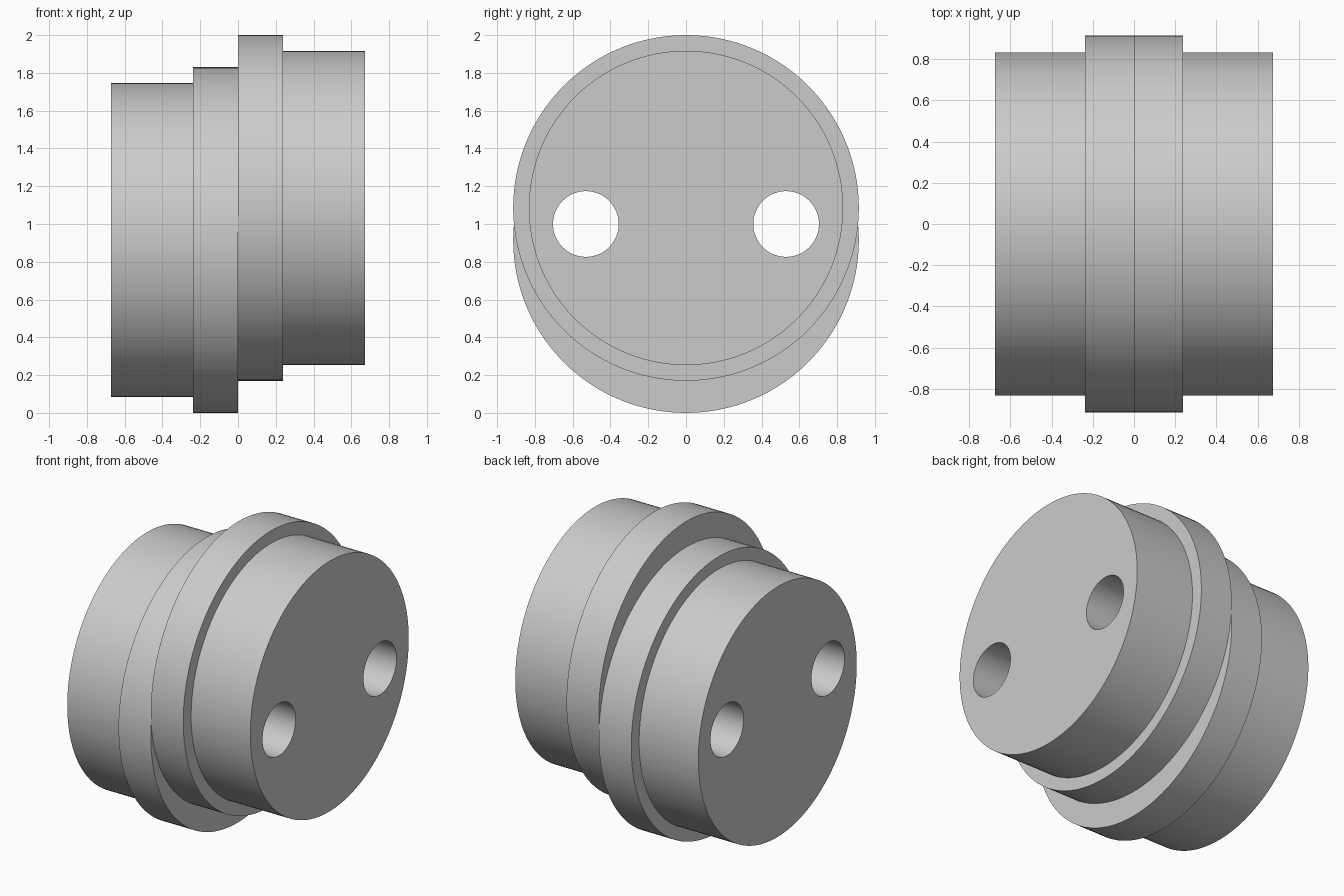
import bpy
import math

cube = bpy.data.objects.get("Cube")
if cube:
    bpy.data.objects.remove(cube, do_unlink=True)

SEGMENTS = 128
FLANGE_R, BOSS_R = 0.915, 0.832
FLANGE_X, END_X = 0.238, 0.673
OFFSET = 0.085            # each half is shifted up or down from the middle
MID_Z = 1.0
HOLE_Y, HOLE_R = 0.53, 0.174

grey = bpy.data.materials.new("plain grey")
grey.use_nodes = True
colour = (0.6, 0.6, 0.6, 1)
grey.diffuse_color = colour
grey.node_tree.nodes["Principled BSDF"].inputs["Base Color"].default_value = colour


def make_object(name, verts, faces):
    mesh = bpy.data.meshes.new(name)
    mesh.from_pydata(verts, [], faces)
    mesh.materials.append(grey)
    obj = bpy.data.objects.new(name, mesh)
    bpy.context.collection.objects.link(obj)
    return obj


def lathe(name, profile, y, z, n=SEGMENTS):
    """Closed solid turned about the x axis from (x, radius) pairs, x rising."""
    verts = [(x, y + r * math.cos(math.tau * i / n), z + r * math.sin(math.tau * i / n))
             for x, r in profile for i in range(n)]
    faces = [(k * n + i, (k + 1) * n + i, (k + 1) * n + (i + 1) % n, k * n + (i + 1) % n)
             for k in range(len(profile) - 1) for i in range(n)]
    faces = [f[::-1] for f in faces]
    last = (len(profile) - 1) * n
    faces.append(tuple(reversed(range(n))))
    faces.append(tuple(range(last, last + n)))
    return make_object(name, verts, faces)


def combine(target, tool, operation):
    """Apply a boolean and remove the tool."""
    mod = target.modifiers.new(operation.lower(), 'BOOLEAN')
    mod.operation, mod.solver, mod.object = operation, 'EXACT', tool
    bpy.context.view_layer.objects.active = target
    bpy.ops.object.modifier_apply(modifier=mod.name)
    bpy.data.objects.remove(tool, do_unlink=True)


# Two stepped discs, back to back and off centre from each other
half = [(0, FLANGE_R), (FLANGE_X, FLANGE_R), (FLANGE_X, BOSS_R), (END_X, BOSS_R)]
body = lathe("eccentric_body", half, 0, MID_Z + OFFSET)
low_half = lathe("low_half", [(-x, r) for x, r in reversed(half)], 0, MID_Z - OFFSET)
combine(body, low_half, 'UNION')

# Pair of through holes
for side in (-1, 1):
    drill = lathe("drill", [(-1, HOLE_R), (1, HOLE_R)], side * HOLE_Y, MID_Z, 64)
    combine(body, drill, 'DIFFERENCE')

bpy.ops.object.select_all(action='DESELECT')
body.select_set(True)
bpy.context.view_layer.objects.active = body
bpy.ops.object.shade_smooth_by_angle(angle=math.radians(30))
